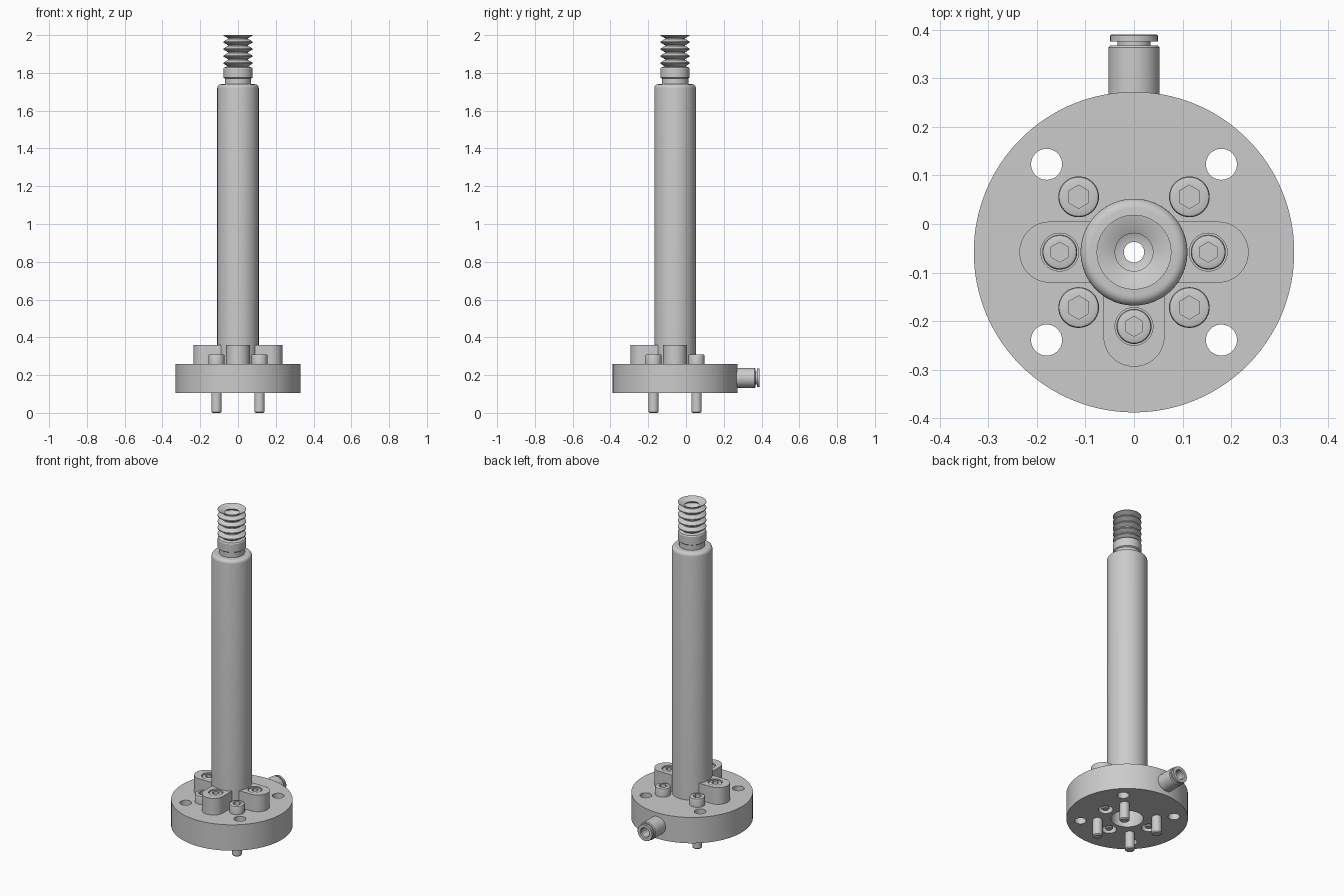
import bpy, bmesh, math
from mathutils import Matrix, Vector

if "Cube" in bpy.data.objects:
    bpy.data.objects.remove(bpy.data.objects["Cube"])

YC = -0.058  # main axis offset in y


def add_object(name, bm, loc=(0, 0, 0)):
    bmesh.ops.remove_doubles(bm, verts=bm.verts, dist=1e-5)
    bmesh.ops.recalc_face_normals(bm, faces=bm.faces)
    me = bpy.data.meshes.new(name)
    bm.to_mesh(me)
    bm.free()
    ob = bpy.data.objects.new(name, me)
    ob.location = loc
    bpy.context.collection.objects.link(ob)
    return ob


def lathe(name, profile, loc=(0, 0, 0), segs=64, along_y=False):
    """Revolve a closed (radius, height) loop around z, or around y."""
    bm = bmesh.new()
    rings = [[bm.verts.new((r * math.cos(2 * math.pi * i / segs),
                            r * math.sin(2 * math.pi * i / segs), z))
              for i in range(segs)] for r, z in profile]
    n = len(rings)
    for k in range(n):
        a, b = rings[k], rings[(k + 1) % n]
        if profile[k][0] == 0 and profile[(k + 1) % n][0] == 0:
            continue
        for i in range(segs):
            j = (i + 1) % segs
            bm.faces.new((a[i], a[j], b[j], b[i]))
    if along_y:
        bm.transform(Matrix.Rotation(-math.pi / 2, 4, 'X'))
    return add_object(name, bm, loc)


def prism(name, pts, z0, z1, loc=(0, 0, 0)):
    bm = bmesh.new()
    face = bm.faces.new([bm.verts.new((x, y, z0)) for x, y in pts])
    ext = bmesh.ops.extrude_face_region(bm, geom=[face])
    vs = [v for v in ext['geom'] if isinstance(v, bmesh.types.BMVert)]
    bmesh.ops.translate(bm, verts=vs, vec=(0, 0, z1 - z0))
    return add_object(name, bm, loc)


def circle(r, n, cx=0, cy=0):
    return [(cx + r * math.cos(2 * math.pi * i / n),
             cy + r * math.sin(2 * math.pi * i / n)) for i in range(n)]


def cut(ob, cutters):
    for c in cutters:
        m = ob.modifiers.new("cut", 'BOOLEAN')
        m.operation, m.solver, m.object = 'DIFFERENCE', 'EXACT', c
        c.hide_render = True
        bpy.context.view_layer.objects.active = ob
        bpy.ops.object.modifier_apply(modifier=m.name)
        bpy.data.objects.remove(c)


def socket_bolt(name, r, h, shank, length, spots, z):
    """Cap screw with hex socket; z is the underside of the head."""
    e = 0.006
    first = lathe(name, [(0, -length), (shank - e, -length), (shank, e - length),
                         (shank, 0), (r, 0), (r, h - e), (r - e * .3, h - e * .3),
                         (r - e, h), (0, h)], segs=40)
    hexa = prism("hex_cutter", [(y, x) for x, y in circle(r * .57, 6)], h * .45, h + .05)
    cut(first, [hexa])
    for i, (x, y) in enumerate(spots):
        ob = first if i == 0 else bpy.data.objects.new(f"{name}_{i + 1}", first.data)
        if i:
            bpy.context.collection.objects.link(ob)
        ob.location = (x, YC + y, z)


corners = [(sx, sy) for sx in (-1, 1) for sy in (-1, 1)]
lug_dirs = [0, math.pi, -math.pi / 2]
lug_spots = [(.153 * math.cos(a), .153 * math.sin(a)) for a in lug_dirs]

# Base disc with bore, mounting holes and nut recesses
base = prism("base_disc", circle(.33, 128), .105, .26, (0, YC, 0))
cutters = [prism("bore_cutter", circle(.088, 64), 0, .4, (0, YC, 0))]
cutters += [prism("hole_cutter", circle(.032, 40), 0, .4,
                  (.18 * sx, YC + .181 * sy, 0)) for sx, sy in corners]
cutters += [prism("recess_cutter", circle(.04, 40), 0, .15,
                  (x, YC + y, 0)) for x, y in lug_spots]
cut(base, cutters)

# Hollow column with rounded top edge
fillet = [(.09 + .02 * math.cos(a), 1.72 + .02 * math.sin(a))
          for a in (i * math.pi / 12 for i in range(7))]
lathe("column", [(.021, .25), (.11, .25)] + fillet + [(.021, 1.74)], (0, YC, 0), 96)

# Clamp lugs around the column, each with a counterbore
for a, (x, y) in zip(lug_dirs, lug_spots):
    w = .063
    pts = [(.08, -w)] + [(.173 + w * math.cos(t), w * math.sin(t)) for t in
                         (-math.pi / 2 + i * math.pi / 24 for i in range(25))] + [(.08, w)]
    c, s = math.cos(a), math.sin(a)
    lug = prism("lug", [(px * c - py * s, px * s + py * c) for px, py in pts],
                .255, .36, (0, YC, 0))
    cut(lug, [prism("counterbore_cutter", circle(.039, 40), .30, .4, (x, YC + y, 0))])

# Screws
socket_bolt("lug_screw", .036, .058, .022, .19, lug_spots, .299)
socket_bolt("base_screw", .042, .05, .027, .26,
            [(.114 * sx, .114 * sy) for sx, sy in corners], .26)

# Bellows suction cup
outer = [(.070, 1.735), (.070, 1.77), (.077, 1.775), (.077, 1.823), (.073, 1.829), (.055, 1.834)]
inner = [(.021, 1.735), (.021, 1.832), (.037, 1.834)]
for i in range(4):
    z = 1.852 + .037 * i
    outer += [(.077, z - .003), (.077, z + .003), (.053, z + .0165), (.053, z + .0205)]
    inner += [(.062, z), (.039, z + .0185)]
lathe("bellows_cup", outer + [(.077, 1.997), (.077, 2.0), (.075, 2.0)] + inner[::-1],
      (0, YC, 0))

# Air hose fitting on the back
lathe("hose_fitting", [(0, .26), (.053, .26), (.053, .363), (.049, .368), (.034, .368),
                       (.034, .376), (.049, .376), (.049, .388), (.047, .39),
                       (.030, .39), (.026, .385), (.026, .31), (0, .31)],
      (0, 0, .185), 48, along_y=True)

# Shading
bpy.ops.object.select_all(action='SELECT')
bpy.context.view_layer.objects.active = base
bpy.ops.object.shade_smooth_by_angle(angle=math.radians(30))
